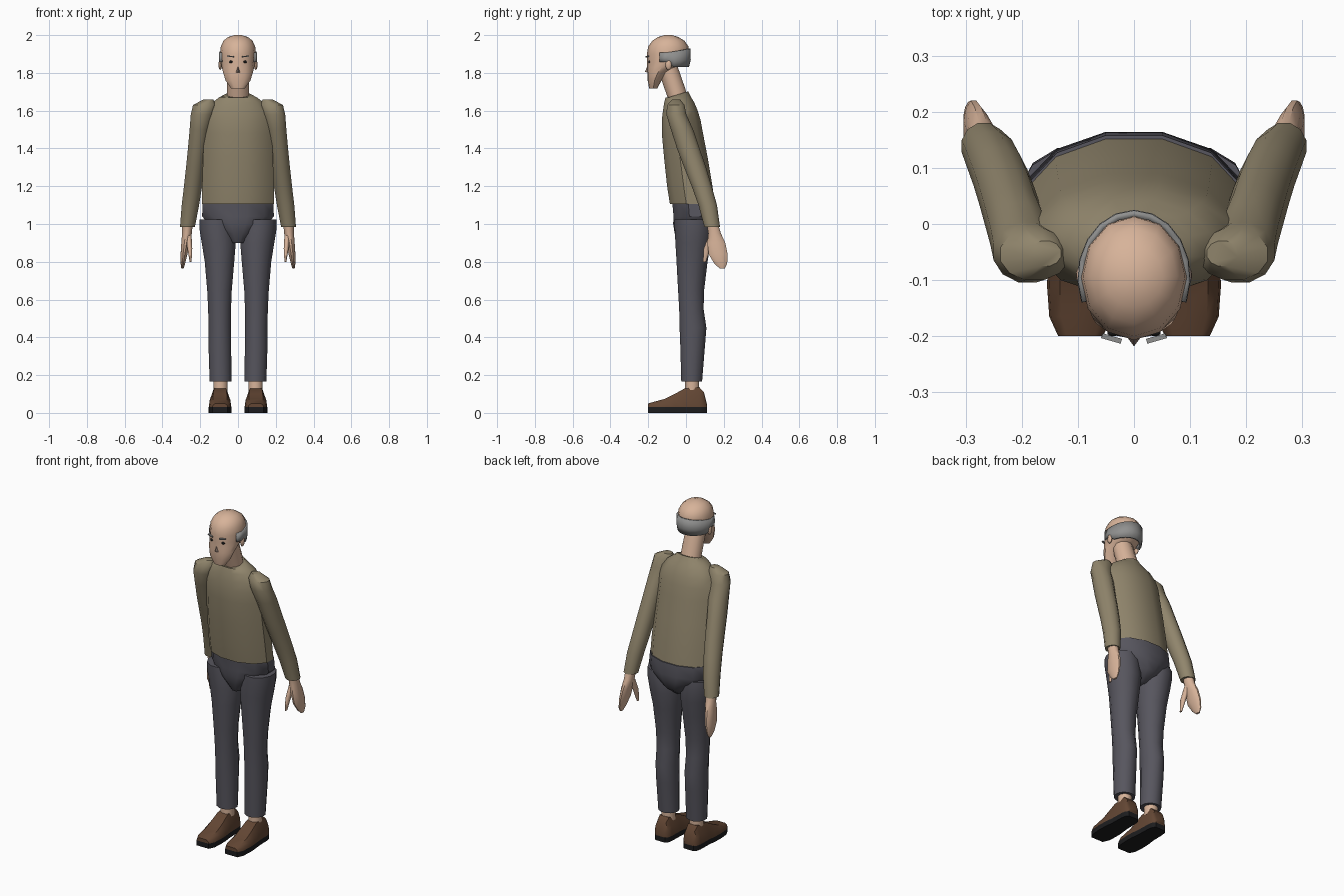
import bpy, bmesh
from math import cos, sin, pi, radians
from mathutils import Matrix, Vector

default_cube = bpy.data.objects.get("Cube")
if default_cube:
    bpy.data.objects.remove(default_cube, do_unlink=True)


def material(name, rgb):
    mat = bpy.data.materials.new(name)
    mat.use_nodes = True
    mat.diffuse_color = (*rgb, 1)
    mat.node_tree.nodes["Principled BSDF"].inputs["Base Color"].default_value = (*rgb, 1)
    return mat


SKIN = material("skin", (.68, .45, .32))
SWEATER = material("olive sweater", (.28, .235, .15))
TROUSERS = material("slate trousers", (.095, .092, .112))
LEATHER = material("brown leather", (.125, .062, .034))
SOLE = material("black sole", (.012, .012, .013))
HAIR = material("grey hair", (.28, .28, .275))
EYE = material("dark eye", (.01, .01, .01))
NOSE = material("shaded nose", (.25, .18, .15))

parts = []


def finish(bm, name, mat):
    bmesh.ops.recalc_face_normals(bm, faces=bm.faces)
    mesh = bpy.data.meshes.new(name)
    bm.to_mesh(mesh)
    bm.free()
    mesh.materials.append(mat)
    obj = bpy.data.objects.new(name, mesh)
    bpy.context.collection.objects.link(obj)
    parts.append(obj)
    return obj


def loft(name, mat, rings, closed=True):
    """Skin a list of point rings; cap both ends when closed."""
    bm = bmesh.new()
    rows = [[bm.verts.new(p) for p in ring] for ring in rings]
    n = len(rows[0])
    for a, b in zip(rows, rows[1:]):
        for i in range(n if closed else n - 1):
            j = (i + 1) % n
            bm.faces.new((a[i], a[j], b[j], b[i]))
    if closed:
        bm.faces.new(rows[0])
        bm.faces.new(rows[-1])
    return finish(bm, name, mat)


def oval(z, x0, x1, y0, y1, side=1, flat=True, tilt=0, n=12):
    """Horizontal oval ring filling the given box."""
    shift = pi / n if flat else 0
    k = cos(shift)
    cx, cy, rx, ry = (x0 + x1) / 2, (y0 + y1) / 2, (x1 - x0) / 2 / k, (y1 - y0) / 2 / k
    ring = []
    for i in range(n):
        a = 2 * pi * i / n + shift
        ring.append((side * (cx + rx * cos(a)), cy + ry * sin(a), z + tilt * ry * sin(a)))
    return ring


def centred(name, mat, rows, flat=True):
    return loft(name, mat, [oval(z, -w, w, y0, y1, flat=flat) for z, w, y0, y1 in rows])


def limb(name, mat, rows, side):
    return loft(name, mat, [oval(*row, side=side) for row in rows])


def blob(name, mat, centre, radii):
    bm = bmesh.new()
    bmesh.ops.create_uvsphere(bm, u_segments=10, v_segments=6, radius=1)
    bmesh.ops.transform(bm, verts=bm.verts,
                        matrix=Matrix.Translation(centre) @ Matrix.Diagonal((*radii, 1)))
    return finish(bm, name, mat)


# Head, neck, torso and pelvis: height, half width, front, back
centred("head", SKIN, [
    (1.717, .036, -.195, -.152), (1.76, .066, -.203, -.13), (1.8, .078, -.205, -.095),
    (1.83, .086, -.205, -.05), (1.86, .091, -.206, -.002), (1.9, .095, -.207, .016),
    (1.94, .091, -.2, .013), (1.97, .077, -.178, -.008), (1.99, .052, -.148, -.04),
    (2, .018, -.113, -.075)], flat=False)
centred("neck", SKIN, [
    (1.65, .058, -.09, .015), (1.72, .058, -.115, -.005), (1.85, .056, -.16, -.05)])

torso_rows = [
    (1.105, .19, -.085, .152), (1.2, .19, -.1, .14), (1.35, .185, -.116, .115),
    (1.48, .18, -.128, .09), (1.55, .177, -.128, .077), (1.6, .163, -.122, .062),
    (1.645, .133, -.115, .043), (1.67, .1, -.108, .027), (1.685, .064, -.102, .012)]
loft("sweater_body", SWEATER, [
    oval(z, -w, w, y0, y1, tilt=.3 if z > 1.68 else 0) for z, w, y0, y1 in torso_rows])
centred("pelvis", TROUSERS, [
    (1.11, .187, -.072, .158), (1.04, .19, -.066, .164), (1, .155, -.068, .16),
    (.95, .09, -.06, .145), (.9, .036, -.035, .08)])

# Hair band wrapping the back of the head
band = []
for height, grow in ((0, .93), (.4, 1.01), (1, 1)):
    row = []
    for i in range(13):
        a = radians(-22 + 224 * i / 12)
        back = max(sin(a), 0)
        low = 1.858 - (.028 if sin(a) > .1 else 0)
        high = 1.908 + .02 * back
        g = 1 + (grow - 1) * (back if grow < 1 else 1)
        row.append((.1 * g * cos(a), -.095 + .119 * g * sin(a), low + (high - low) * height))
    band.append(row)
hair = loft("hair_band", HAIR, band, closed=False)
shell = hair.modifiers.new("thickness", "SOLIDIFY")
shell.thickness = .012
shell.offset = -1

# Nose wedge
bm = bmesh.new()
top, left, right, tip = [bm.verts.new(p) for p in (
    (0, -.203, 1.838), (.015, -.198, 1.8), (-.015, -.198, 1.8), (0, -.218, 1.806))]
for tri in ((top, left, tip), (top, tip, right), (left, right, tip), (top, right, left)):
    bm.faces.new(tri)
finish(bm, "nose", NOSE)

# Shoe sections from toe to heel: y, half width, height
shoe_rows = [(-.2, .04, .05), (-.165, .056, .06), (-.11, .06, .075), (-.06, .058, .1),
             (-.01, .052, .128), (.07, .05, .136), (.095, .045, .11), (.11, .032, .05)]

# Everything that comes in pairs
for side, label in ((1, "left"), (-1, "right")):
    limb(label + "_sleeve", SWEATER, [
        (1.658, .13, .185, -.075, -.03), (1.63, .116, .238, -.1, -.008),
        (1.58, .13, .25, -.104, .002), (1.5, .15, .256, -.08, .038),
        (1.4, .165, .265, -.048, .072), (1.3, .177, .275, -.01, .106),
        (1.2, .19, .286, .03, .136), (1.1, .206, .298, .066, .164),
        (.985, .228, .307, .097, .18)], side)
    limb(label + "_hand", SKIN, [
        (1, .24, .296, .11, .17), (.95, .244, .296, .118, .185), (.9, .256, .3, .113, .208),
        (.84, .268, .304, .12, .22), (.79, .28, .304, .15, .218), (.765, .288, .3, .178, .205)],
        side)
    limb(label + "_thumb", SKIN, [
        (.94, .246, .276, .12, .16), (.87, .242, .268, .094, .13),
        (.8, .246, .256, .09, .106)], side)
    limb(label + "_trouser_leg", TROUSERS, [
        (1.025, .03, .205, -.06, .13), (.98, .02, .205, -.06, .135), (.9, .012, .192, -.056, .13),
        (.8, .02, .176, -.05, .114), (.65, .033, .163, -.042, .096), (.55, .037, .158, -.036, .093),
        (.45, .037, .156, -.034, .108), (.35, .036, .156, -.03, .1), (.165, .035, .15, -.025, .085)],
        side)
    limb(label + "_ankle", SKIN, [
        (.2, .055, .13, -.005, .07), (.11, .055, .13, -.005, .07)], side)

    mid = side * .095
    upper, sole = [], []
    for y, w, h in shoe_rows:
        shoulder = .03 + (h - .03) * .55
        outline = [(-w, .03), (-w * .94, shoulder), (-w * .62, h),
                   (w * .62, h), (w * .94, shoulder), (w, .03)]
        upper.append([(mid + x, y, z) for x, z in outline])
        sole.append([(mid + x, y, z) for x, z in ((-w, 0), (-w, .03), (w, .03), (w, 0))])
    loft(label + "_shoe", LEATHER, upper)
    loft(label + "_sole", SOLE, sole)

    blob(label + "_ear", SKIN, (side * .094, -.092, 1.843), (.01, .017, .028))
    blob(label + "_eye", EYE, (side * .037, -.194, 1.858), (.011, .006, .007))
    bm = bmesh.new()
    bmesh.ops.create_cube(bm, size=1)
    turn = Matrix.Rotation(side * radians(16), 4, "Z") @ Matrix.Rotation(-side * radians(6), 4, "Y")
    bmesh.ops.transform(bm, verts=bm.verts, matrix=Matrix.Translation((side * .04, -.204, 1.887))
                        @ turn @ Matrix.Diagonal((.036, .009, .006, 1)))
    finish(bm, label + "_eyebrow", HAIR)

# Smooth shading that keeps hems and soles crisp
bpy.ops.object.select_all(action="DESELECT")
for obj in parts:
    obj.select_set(True)
bpy.context.view_layer.objects.active = parts[0]
bpy.ops.object.shade_smooth_by_angle(angle=radians(40))
